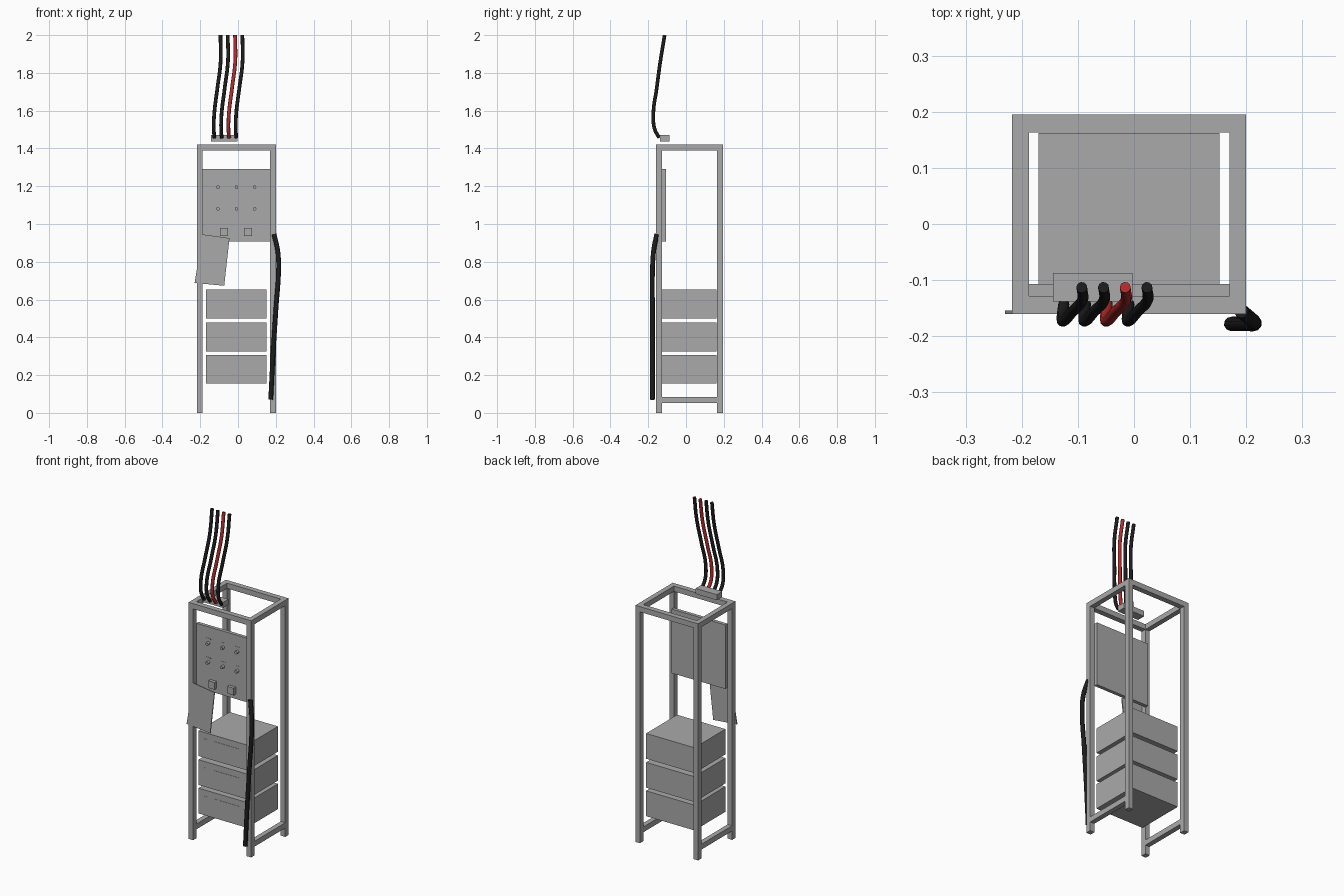
import bpy
import math

if "Cube" in bpy.data.objects:
    bpy.data.objects.remove(bpy.data.objects["Cube"])


def material(name, rgb):
    m = bpy.data.materials.new(name)
    m.diffuse_color = (*rgb, 1)
    m.use_nodes = True
    m.node_tree.nodes["Principled BSDF"].inputs["Base Color"].default_value = m.diffuse_color
    return m


GREY = material("grey metal", (0.4, 0.4, 0.4))
BLACK = material("black rubber", (0.012, 0.012, 0.012))
RED = material("red rubber", (0.45, 0.025, 0.025))


def mesh_object(name, verts, faces, mat):
    me = bpy.data.meshes.new(name)
    me.from_pydata(verts, [], faces)
    me.materials.append(mat)
    ob = bpy.data.objects.new(name, me)
    bpy.context.collection.objects.link(ob)
    return ob


BOX_FACES = [(0, 1, 3, 2), (4, 6, 7, 5), (0, 4, 5, 1),
             (2, 3, 7, 6), (0, 2, 6, 4), (1, 5, 7, 3)]


def box(name, xs, ys, zs, mat=GREY):
    verts = [(x, y, z) for x in xs for y in ys for z in zs]
    return mesh_object(name, verts, BOX_FACES, mat)


def cable(name, points, radius, mat):
    cu = bpy.data.curves.new(name, 'CURVE')
    cu.dimensions = '3D'
    cu.bevel_depth = radius
    cu.bevel_resolution = 3
    cu.resolution_u = 8
    cu.use_fill_caps = True
    sp = cu.splines.new('BEZIER')
    sp.bezier_points.add(len(points) - 1)
    for bp, p in zip(sp.bezier_points, points):
        bp.co = p
        bp.handle_left_type = bp.handle_right_type = 'AUTO'
    cu.materials.append(mat)
    ob = bpy.data.objects.new(name, cu)
    bpy.context.collection.objects.link(ob)
    bpy.ops.object.select_all(action='DESELECT')
    ob.select_set(True)
    bpy.context.view_layer.objects.active = ob
    bpy.ops.object.convert(target='MESH')
    bpy.ops.object.shade_smooth_by_angle(angle=math.radians(50))


# Rack frame: posts, top rails, low side rails
LEFT, RIGHT = (-0.217, -0.187), (0.17, 0.2)
FRONT, BACK = (-0.16, -0.128), (0.163, 0.195)
TOP, LOW = (1.39, 1.422), (0.053, 0.085)
for side, xs in (("left", LEFT), ("right", RIGHT)):
    for end, ys in (("front", FRONT), ("back", BACK)):
        box(f"{end}_{side}_post", xs, ys, (0, 1.422))
    for level, zs in (("top", TOP), ("low", LOW)):
        box(f"{side}_{level}_rail", xs, (FRONT[1], BACK[0]), zs)
for end, ys in (("front", FRONT), ("back", BACK)):
    box(f"{end}_top_rail", (LEFT[1], RIGHT[0]), ys, TOP)

# Control panel with knobs, label strips and square buttons
box("control_panel", (-0.187, 0.17), (-0.128, -0.107), (0.907, 1.292))
for z in (1.195, 1.08):
    for x in (-0.106, -0.008, 0.088):
        bpy.ops.mesh.primitive_cylinder_add(
            vertices=16, radius=0.009, depth=0.02,
            location=(x, -0.137, z), rotation=(math.pi / 2, 0, 0))
        knob = bpy.context.object
        knob.name = "panel_knob"
        knob.data.materials.append(GREY)
        bpy.ops.object.shade_smooth_by_angle(angle=math.radians(40))
        box("knob_label_strip", (x - 0.015, x + 0.015),
            (-0.1295, -0.128), (z + 0.023, z + 0.029))
for x in (-0.073, 0.054):
    box("panel_button", (x - 0.021, x + 0.021), (-0.148, -0.128), (0.936, 0.979))

# Three stacked equipment boxes with label strips
for z in (0.155, 0.326, 0.5):
    box("equipment_box", (-0.17, 0.152), (-0.132, 0.162), (z, z + 0.152))
    for xs in ((-0.135, -0.11), (-0.067, 0.1)):
        box("box_label_strip", xs, (-0.1335, -0.132), (z + 0.107, z + 0.115))

# Tilted sheet hanging below the panel
corners = [(-0.187, 0.945), (-0.045, 0.925), (-0.073, 0.673), (-0.23, 0.688)]
verts = [(x, y, z) for y in (-0.16, -0.154) for x, z in corners]
sides = [(i, i + 4, (i + 1) % 4 + 4, (i + 1) % 4) for i in range(4)]
mesh_object("hanging_sheet", verts, [(0, 1, 2, 3), (7, 6, 5, 4)] + sides, GREY)

# Terminal block and the four cables rising from it
box("terminal_block", (-0.144, -0.003), (-0.138, -0.087), (1.437, 1.47))
RISE = [(-0.125, -0.142, 1.457), (-0.128, -0.165, 1.5), (-0.126, -0.173, 1.58),
        (-0.109, -0.155, 1.72), (-0.092, -0.136, 1.86), (-0.093, -0.113, 2.0)]
for i, mat in enumerate((BLACK, BLACK, RED, BLACK)):
    cable("riser_cable", [(x + 0.0387 * i, y, z) for x, y, z in RISE], 0.0098, mat)

# Thick cable hanging down the front right post
cable("thick_side_cable",
      [(0.191, -0.155, 0.945), (0.21, -0.171, 0.86), (0.215, -0.177, 0.77),
       (0.201, -0.178, 0.55), (0.185, -0.178, 0.3), (0.173, -0.178, 0.07)],
      0.0128, BLACK)
